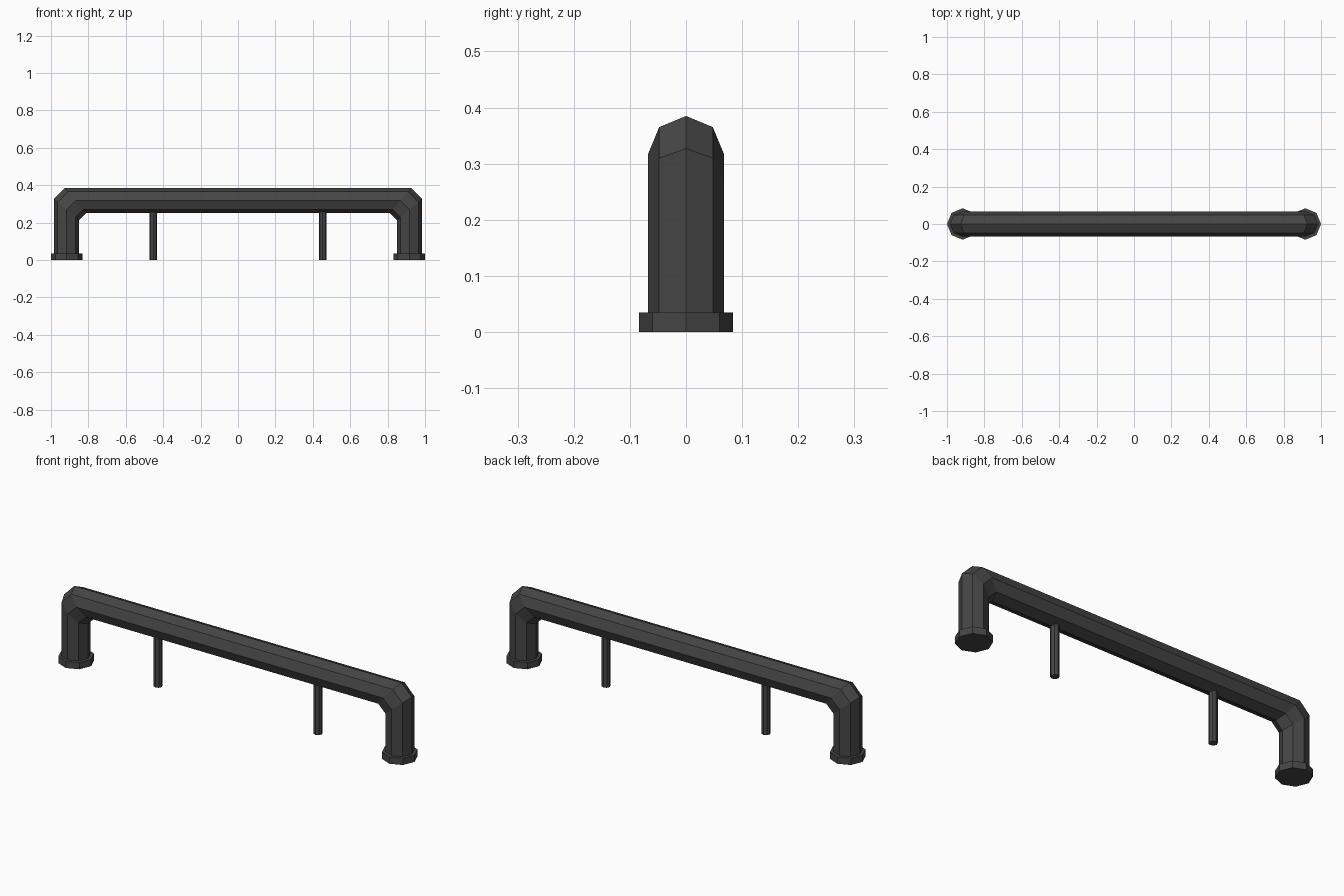
import bpy, bmesh, math

if "Cube" in bpy.data.objects:
    bpy.data.objects.remove(bpy.data.objects["Cube"])

R, LEG_X, BAR_Z = 0.0675, 0.917, 0.3175
SIDES = 8


def tube_ring(bm, place):
    """Octagonal ring; place maps (outward offset, y) to a point."""
    ring = []
    for i in range(SIDES):
        a = 2 * math.pi * i / SIDES
        ring.append(bm.verts.new(place(R * math.cos(a), R * math.sin(a))))
    return ring


def chamfer(s):
    return 0.048 + 0.15 * s


def cylinder(name, x, radius, z0, z1):
    bpy.ops.mesh.primitive_cylinder_add(
        vertices=SIDES, radius=radius, depth=z1 - z0, location=(x, 0, (z0 + z1) / 2))
    obj = bpy.context.object
    obj.name = name
    # put corners on the x and y axes
    return obj


# Bent octagonal handrail: leg, chamfered mitre, bar, chamfered mitre, leg
bm = bmesh.new()
places = []
for sx in (-1, 1):
    half = [
        lambda s, y, k=sx: (k * (LEG_X + s), y, 0.02),
        lambda s, y, k=sx: (k * (LEG_X + s), y, BAR_Z + s - chamfer(s)),
        lambda s, y, k=sx: (k * (LEG_X + s - chamfer(s)), y, BAR_Z + s),
    ]
    places += half if sx < 0 else half[::-1]
rings = [tube_ring(bm, p) for p in places]
for a, b in zip(rings, rings[1:]):
    for i in range(SIDES):
        j = (i + 1) % SIDES
        bm.faces.new((a[i], a[j], b[j], b[i]))
bm.faces.new(rings[0])
bm.faces.new(rings[-1])
bmesh.ops.recalc_face_normals(bm, faces=bm.faces)
mesh = bpy.data.meshes.new("handle_bar")
bm.to_mesh(mesh)
bm.free()
bar = bpy.data.objects.new("handle_bar", mesh)
bpy.context.collection.objects.link(bar)

# Foot flanges and thin support pins
parts = [bar]
for side, sx in (("left", -1), ("right", 1)):
    parts.append(cylinder(side + "_foot_flange", sx * 0.916, 0.084, 0, 0.035))
    parts.append(cylinder(side + "_support_pin", sx * 0.453, 0.021, 0, 0.275))

# Dark grey finish
mat = bpy.data.materials.new("dark_grey")
mat.diffuse_color = (0.06, 0.06, 0.06, 1)
mat.use_nodes = True
mat.node_tree.nodes["Principled BSDF"].inputs["Base Color"].default_value = mat.diffuse_color
for obj in parts:
    obj.data.materials.append(mat)
